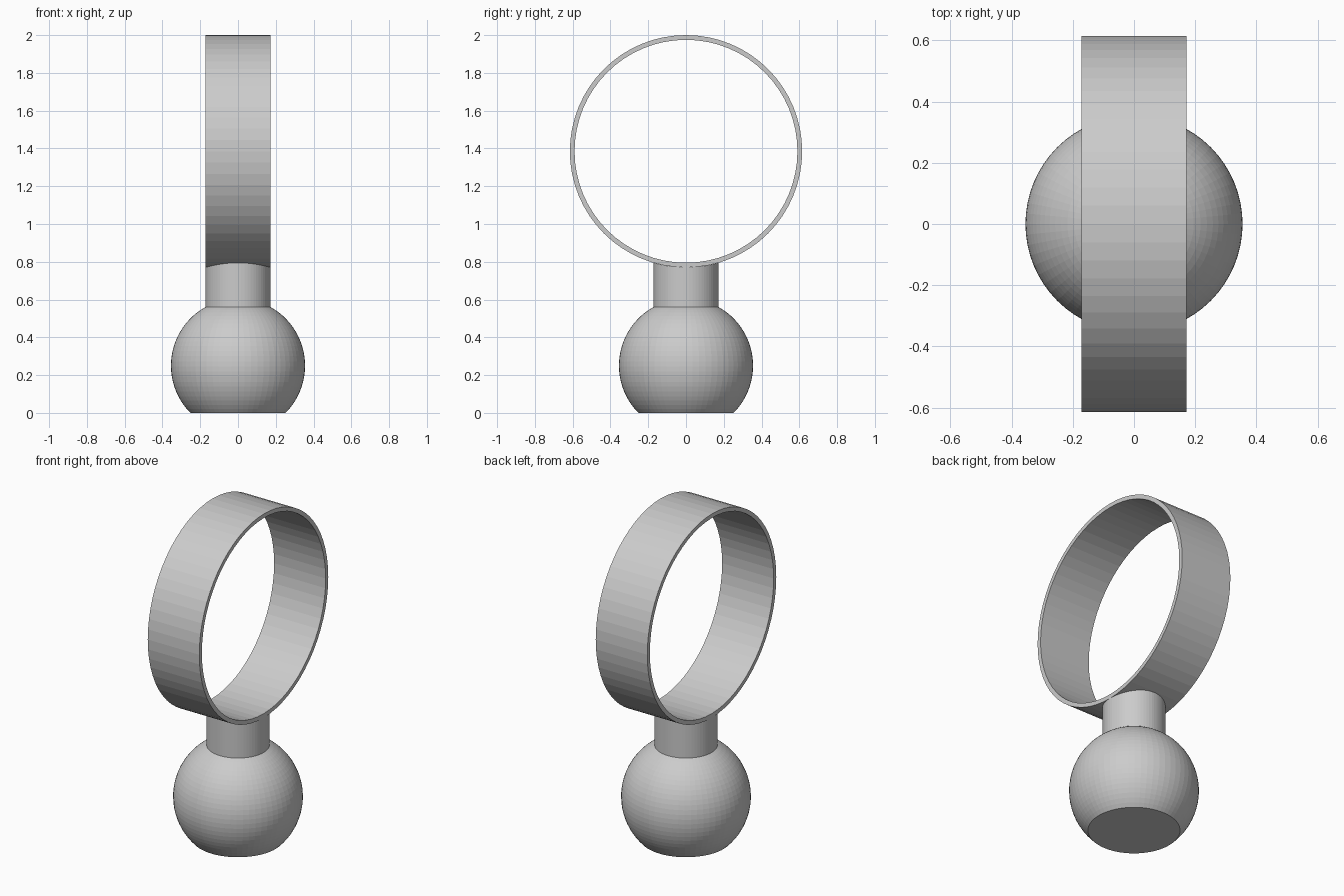
import bpy, bmesh, math

if "Cube" in bpy.data.objects:
    bpy.data.objects.remove(bpy.data.objects["Cube"])

SEGS = 64
BALL_R, BALL_Z = 0.355, 0.25
NECK_R = 0.172
RING_R, RING_IN, RING_Z, RING_HALF = 0.615, 0.59, 1.385, 0.172


def lathe(name, profile, axis='Z', closed=False, cap_bottom=False, center_z=0.0, shape=None):
    """Spin (radius, offset) points around an axis; flat faces."""
    bm = bmesh.new()
    loops = []
    for r, h in profile:
        loop = []
        for i in range(SEGS):
            a = 2 * math.pi * i / SEGS
            c, s = r * math.cos(a), r * math.sin(a)
            co = (c, s, h) if axis == 'Z' else (h, c, s)
            loop.append(bm.verts.new(co))
        loops.append(loop)
    pairs = list(zip(loops, loops[1:]))
    if closed:
        pairs.append((loops[-1], loops[0]))
    for lo, hi in pairs:
        for i in range(SEGS):
            j = (i + 1) % SEGS
            bm.faces.new((lo[i], lo[j], hi[j], hi[i]))
    if cap_bottom:
        bm.faces.new(loops[0][::-1])
    if shape:
        for v in loops[-1]:
            shape(v)
    bmesh.ops.recalc_face_normals(bm, faces=bm.faces)
    mesh = bpy.data.meshes.new(name)
    bm.to_mesh(mesh)
    bm.free()
    obj = bpy.data.objects.new(name, mesh)
    obj.location.z = center_z
    bpy.context.collection.objects.link(obj)
    return obj


# Ball with a flat foot, open where the neck joins
start = -math.asin(BALL_Z / BALL_R)
end = math.acos(NECK_R / BALL_R)
rows = 24
angles = [start + (end - start) * i / rows for i in range(rows + 1)]
lathe("ball_base", [(BALL_R * math.cos(a), BALL_Z + BALL_R * math.sin(a)) for a in angles],
      cap_bottom=True)


# Neck whose top edge follows the underside of the ring
def fit_to_ring(v):
    v.co.z = RING_Z - math.sqrt(RING_R ** 2 - v.co.y ** 2)


neck_bottom = BALL_Z + BALL_R * math.sin(end)
lathe("neck", [(NECK_R, neck_bottom), (NECK_R, 0.78)], shape=fit_to_ring)

# Thin upright ring, open along x
lathe("ring_band", [(RING_R, -RING_HALF), (RING_R, RING_HALF),
                    (RING_IN, RING_HALF), (RING_IN, -RING_HALF)],
      axis='X', closed=True, center_z=RING_Z)
